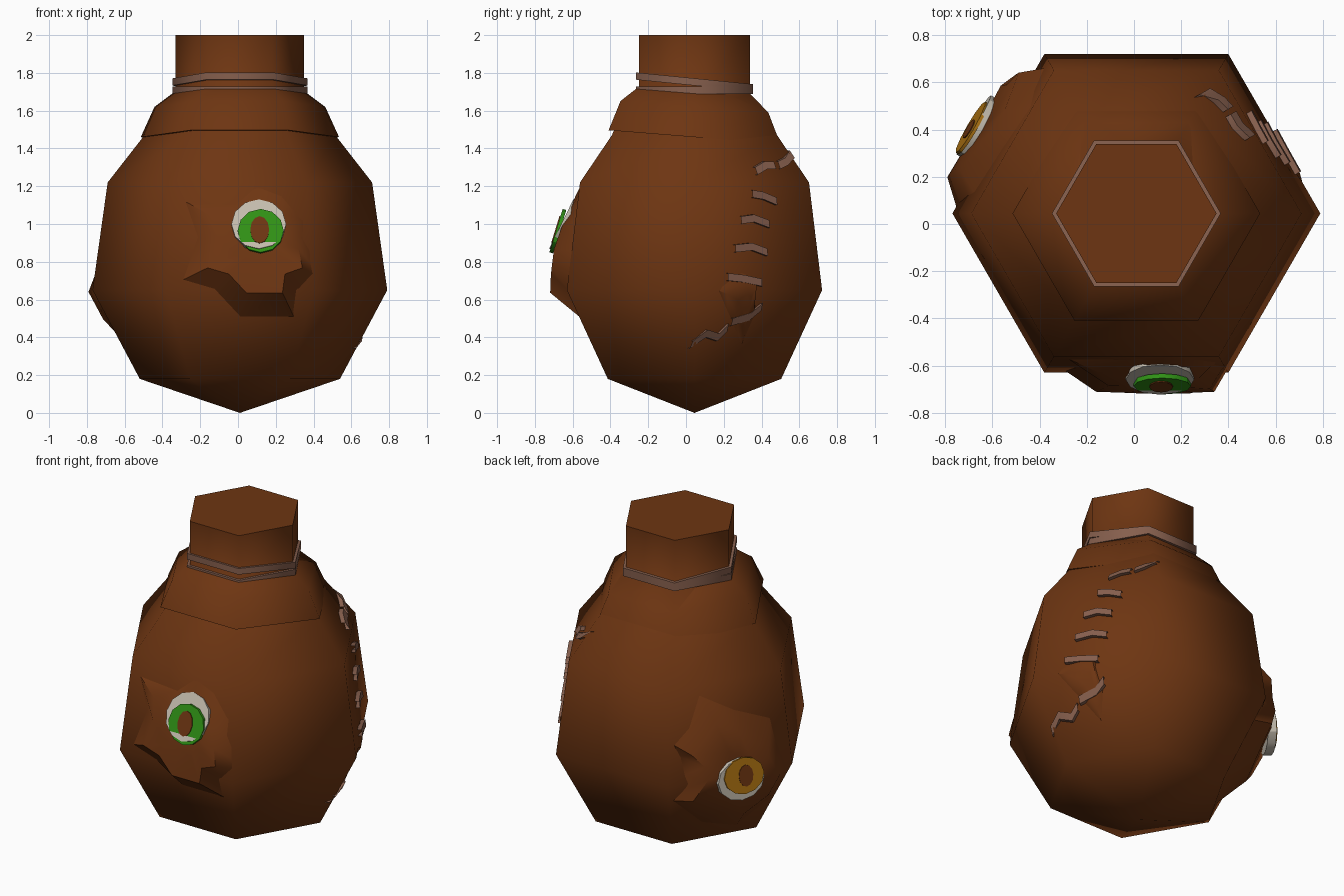
import bpy, bmesh
from math import sin, cos, radians, pi
from mathutils import Vector, Matrix

cube = bpy.data.objects.get("Cube")
if cube:
    bpy.data.objects.remove(cube, do_unlink=True)

AXIS = Vector((0.01, 0.045, 0))
UP = Vector((0, 0, 1))
APOTHEM = cos(pi / 6)
PROFILE = [(0, 0), (.18, .53), (.65, .78), (1.22, .70), (1.47, .505), (1.6, .44), (1.69, .34), (2, .34)]


def material(name, rgb):
    m = bpy.data.materials.new(name)
    m.use_nodes = True
    m.diffuse_color = (*rgb, 1)
    m.node_tree.nodes["Principled BSDF"].inputs["Base Color"].default_value = (*rgb, 1)
    return m


BROWN = material("brown_hide", (.155, .036, .006))
STRING = material("dusty_string", (.24, .115, .075))
WHITE = material("eye_white", (.55, .50, .42))
GREEN = material("green_iris", (.03, .29, .008))
AMBER = material("amber_iris", (.42, .17, .006))


def finish(name, bm, mat, angle=65):
    bmesh.ops.remove_doubles(bm, verts=bm.verts, dist=.0005)
    bmesh.ops.recalc_face_normals(bm, faces=bm.faces)
    mesh = bpy.data.meshes.new(name)
    bm.to_mesh(mesh)
    bm.free()
    mesh.materials.append(mat)
    ob = bpy.data.objects.new(name, mesh)
    bpy.context.collection.objects.link(ob)
    bpy.ops.object.select_all(action='DESELECT')
    ob.select_set(True)
    bpy.context.view_layer.objects.active = ob
    bpy.ops.object.shade_smooth_by_angle(angle=radians(angle))
    return ob


def bridge(bm, a, b, closed=True):
    for i in range(len(a) if closed else len(a) - 1):
        j = (i + 1) % len(a)
        bm.faces.new((a[i], a[j], b[j], b[i]))


def hex_loft(name, profile, mat, tilt=0, caps=False):
    """Six-sided lathe; tilt shears height along y."""
    bm = bmesh.new()
    rings = []
    for z, r in profile:
        ring = []
        for k in range(6):
            p = AXIS + Vector((r * cos(k * pi / 3), r * sin(k * pi / 3), 0))
            ring.append(bm.verts.new((p.x, p.y, z + tilt * (p.y - AXIS.y))))
        rings.append(ring)
    for a, b in zip(rings, rings[1:]):
        bridge(bm, a, b)
    if caps:
        bm.faces.new(rings[-1])
    return finish(name, bm, mat)


def radius_at(z):
    for (z0, r0), (z1, r1) in zip(PROFILE, PROFILE[1:]):
        if z <= z1:
            return r0 + (r1 - r0) * (z - z0) / (z1 - z0)
    return PROFILE[-1][1]


def frame(angle):
    n = Vector((cos(radians(angle)), sin(radians(angle)), 0))
    return n, UP.cross(n)


def on_body(angle, u, z, h):
    """Point on the body side facing angle, u along it, raised by h."""
    n, t = frame(angle)
    ap = radius_at(z) * APOTHEM
    d = min(ap, 2 * ap - 1.732 * abs(u))
    return AXIS + n * (d + h) + t * u + UP * z


def patch(name, angle, outline, centre, height, fade=0):
    """Ragged raised hide around an eye; fade lowers its upper half."""
    bm = bmesh.new()
    cu, cz = centre
    rings = []
    for scale, h in ((1, -.008), (.66, height), (.3, height * .95)):
        ring = []
        for u, z in outline:
            pu, pz = cu + (u - cu) * scale, cz + (z - cz) * scale
            drop = 1 - fade * min(1, max(0, (pz - cz) / .25))
            ring.append(bm.verts.new(on_body(angle, pu, pz, h * drop)))
        rings.append(ring)
    bridge(bm, rings[0], rings[1])
    bridge(bm, rings[1], rings[2])
    bm.faces.new(rings[2])
    return finish(name, bm, BROWN, 50)


def disc(name, angle, u, z, d, rx, rz, tilt, mat, depth=.009):
    """Elliptical plate whose front lies d out from the axis, leaning back by tilt."""
    n, t = frame(angle)
    a = radians(tilt)
    normal = n * cos(a) + UP * sin(a)
    up = UP * cos(a) - n * sin(a)
    m = Matrix((t * rx, up * rz, normal * depth)).transposed().to_4x4()
    m.translation = AXIS + n * d + t * u + UP * z - normal * depth / 2
    bm = bmesh.new()
    bmesh.ops.create_cone(bm, cap_ends=True, segments=12, radius1=1, radius2=1, depth=1, matrix=m)
    return finish(name, bm, mat, 30)


# Body, neck and the overlapping collar
hex_loft("body", PROFILE, BROWN, caps=True)
hex_loft("collar", [(1.46, .50), (1.46, .525), (1.62, .452), (1.70, .345)], BROWN, tilt=-.08)

# Strings tied round the neck, the upper one slanting down to the back
for name, z, tilt in (("lower_string", 1.708, 0), ("upper_string", 1.752, -.1)):
    hex_loft(name, [(z - .019, .335), (z - .019, .358), (z + .019, .358), (z + .019, .335)],
             STRING, tilt)

# Front eye with its ragged surround
patch("front_eye_surround", 270,
      [(-.29, 1.12), (-.23, .93), (-.31, .70), (-.14, .65), (0, .50), (.29, .50), (.31, .65),
       (.45, .70), (.42, .85), (.34, 1.02), (.22, 1.15), (.11, 1.27), (-.03, 1.10)],
      (.10, .90), .095, .85)
disc("front_eye_white", 270, .10, 1.0, .705, .145, .145, 26, WHITE, .05)
disc("front_eye_iris", 270, .11, .965, .733, .122, .12, 17, GREEN, .02)
disc("front_eye_pupil", 270, .105, .97, .737, .05, .075, 17, BROWN)

# Rear side eye with its ragged surround
patch("side_eye_surround", 150,
      [(-.42, .94), (-.17, 1.17), (.05, 1.04), (.27, .95), (.30, .80), (.39, .62), (.33, .40),
       (.13, .22), (-.10, .30), (-.41, .50), (-.29, .70), (-.31, .82)],
      (.03, .68), .10, .3)
disc("side_eye_white", 150, .02, .665, .785, .145, .125, 5, WHITE, .05)
disc("side_eye_iris", 150, .035, .69, .792, .125, .11, 8, AMBER, .014)
disc("side_eye_pupil", 150, .045, .69, .796, .045, .065, 8, BROWN)

# Small puckered fold at the foot of the seam
patch("seam_fold", 30, [(-.27, .66), (-.10, .76), (0, .72), (.02, .52), (-.02, .34), (-.14, .50)],
      (-.06, .57), .02)

# Stitches climbing the seam: each is a path of (y, z) points
STITCHES = [
    [(.03, .36), (.10, .42), (.16, .40), (.21, .45)],
    [(.23, .48), (.33, .51), (.39, .56)],
    [(.21, .72), (.30, .71), (.39, .69)],
    [(.25, .87), (.34, .88), (.42, .85)],
    [(.28, 1.02), (.35, 1.03), (.43, 1.0)],
    [(.34, 1.16), (.40, 1.15), (.47, 1.12)],
    [(.36, 1.28), (.41, 1.31), (.46, 1.31)],
    [(.48, 1.31), (.52, 1.33), (.56, 1.37)],
]
for i, path in enumerate(STITCHES):
    bm = bmesh.new()
    rows = [[], [], [], []]
    for y, z in path:
        u = (y - AXIS.y - radius_at(z) * APOTHEM * .5) / APOTHEM
        for row, dz, h in zip(rows, (-.02, -.02, .02, .02), (0, .025, .025, 0)):
            row.append(bm.verts.new(on_body(30, u, z + dz, h)))
    for a, b in zip(rows, rows[1:]):
        bridge(bm, a, b, closed=False)
    finish(f"stitch_{i + 1}", bm, STRING, 30)
